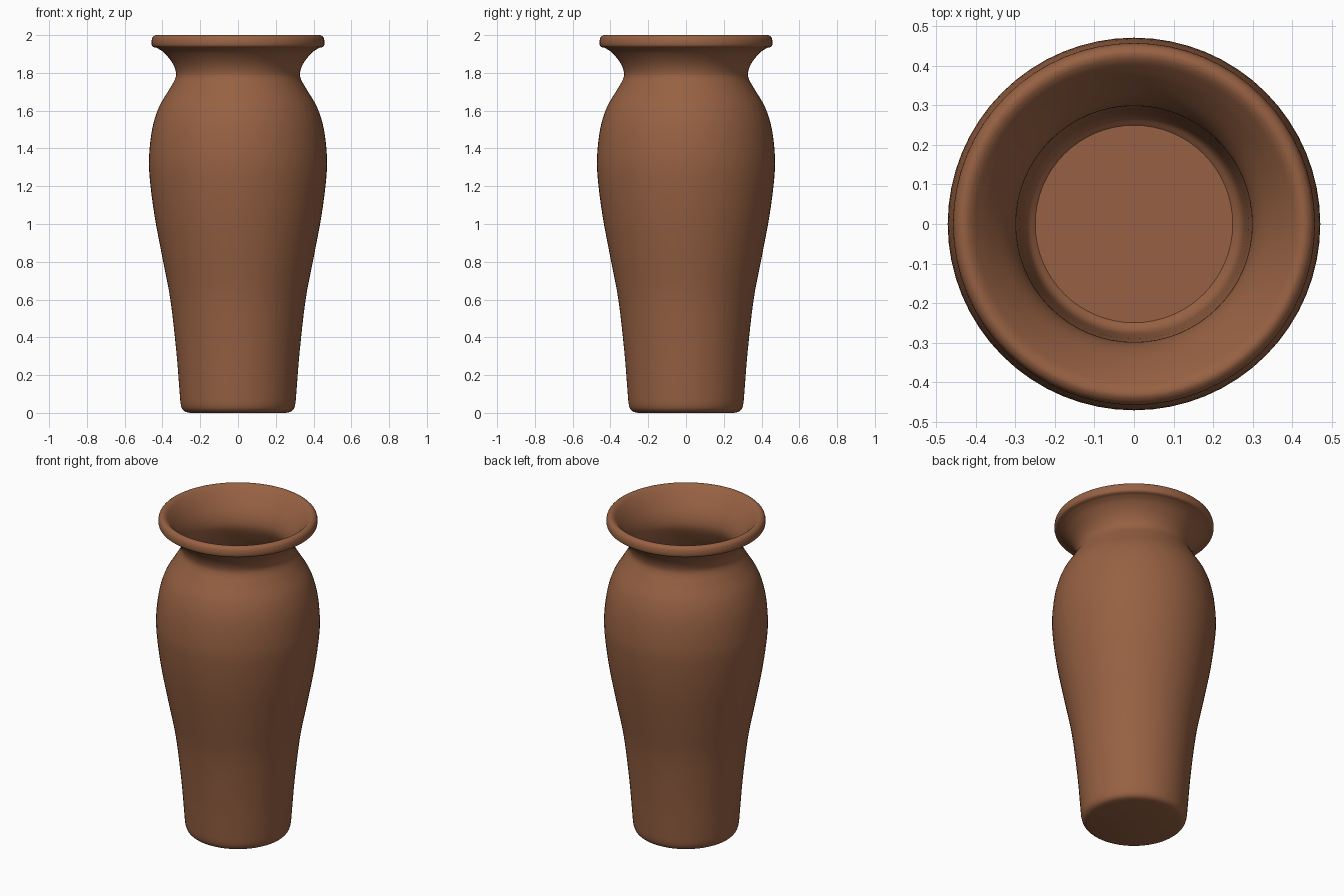
import bpy, bmesh, math
from mathutils import Vector

if "Cube" in bpy.data.objects:
    bpy.data.objects.remove(bpy.data.objects["Cube"])

SEGMENTS = 64


def smooth_curve(pts, steps=4):
    """Catmull-Rom curve through (radius, height) points."""
    p = [Vector(q) for q in pts]
    p = [2 * p[0] - p[1]] + p + [2 * p[-1] - p[-2]]
    out = []
    for a, b, c, d in zip(p, p[1:], p[2:], p[3:]):
        for i in range(steps):
            t = i / steps
            out.append(0.5 * (2 * b + (c - a) * t + (2 * a - 5 * b + 4 * c - d) * t * t
                              + (3 * b - a - 3 * c + d) * t ** 3))
    return out + [p[-2]]


def lathe(name, profile, material):
    """Revolve a profile, closing both ends with a flat disc."""
    bm = bmesh.new()
    rings = []
    for r, z in profile:
        rings.append([bm.verts.new((r * math.cos(2 * math.pi * i / SEGMENTS),
                                    r * math.sin(2 * math.pi * i / SEGMENTS), z))
                      for i in range(SEGMENTS)])
    for lo, hi in zip(rings, rings[1:]):
        for i in range(SEGMENTS):
            j = (i + 1) % SEGMENTS
            bm.faces.new((lo[i], lo[j], hi[j], hi[i]))
    bm.faces.new(rings[0][::-1])
    bm.faces.new(rings[-1])
    mesh = bpy.data.meshes.new(name)
    bm.to_mesh(mesh)
    bm.free()
    obj = bpy.data.objects.new(name, mesh)
    bpy.context.collection.objects.link(obj)
    mesh.materials.append(material)
    bpy.context.view_layer.objects.active = obj
    obj.select_set(True)
    bpy.ops.object.shade_smooth_by_angle(angle=math.radians(40))
    return obj


terracotta = bpy.data.materials.new("terracotta")
terracotta.diffuse_color = (0.31, 0.12, 0.056, 1)
terracotta.use_nodes = True
terracotta.node_tree.nodes["Principled BSDF"].inputs["Base Color"].default_value = terracotta.diffuse_color

# Outer wall: rounded foot, swelling body, narrow neck, flared mouth
outer = smooth_curve([
    (0.255, 0.0), (0.285, 0.01), (0.302, 0.04), (0.31, 0.12), (0.326, 0.32),
    (0.358, 0.6), (0.40, 0.82), (0.443, 1.05), (0.468, 1.25), (0.47, 1.37),
    (0.453, 1.51), (0.418, 1.62), (0.365, 1.71), (0.332, 1.77), (0.33, 1.81),
    (0.352, 1.86), (0.395, 1.91), (0.435, 1.935)])

# Rounded rim
rim = smooth_curve([
    (0.447, 1.936), (0.456, 1.945), (0.458, 1.965), (0.452, 1.988), (0.436, 2.0),
    (0.42, 1.998)], 3)

# Inner wall: funnel mouth, tight neck, hollow body, flat floor
inner = smooth_curve([
    (0.405, 1.985), (0.37, 1.945), (0.325, 1.88), (0.302, 1.82), (0.303, 1.765),
    (0.337, 1.69), (0.388, 1.6), (0.423, 1.5), (0.44, 1.37), (0.438, 1.25),
    (0.413, 1.05), (0.37, 0.82), (0.328, 0.6), (0.296, 0.32), (0.282, 0.12),
    (0.272, 0.06), (0.25, 0.035)])

lathe("vase", outer + rim + inner, terracotta)
